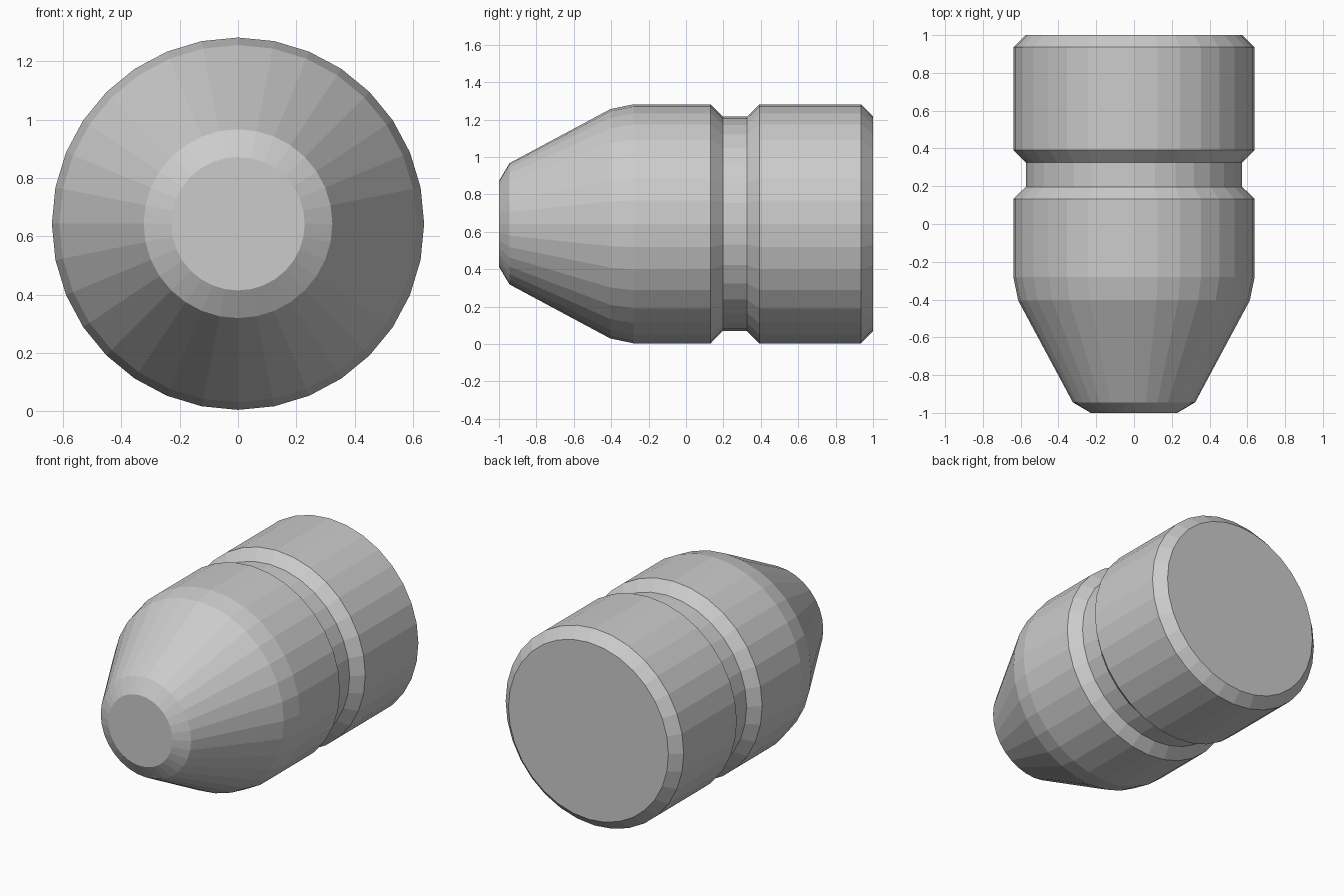
import bpy, bmesh
from math import sin, cos, tau

if "Cube" in bpy.data.objects:
    bpy.data.objects.remove(bpy.data.objects["Cube"])

SIDES = 32
CENTRE_Z = 0.643

# (y, radius) profile: blunt nose, taper, body, groove, rear chamfer
PROFILE = [(-1.0, 0.229), (-0.944, 0.324), (-0.405, 0.613), (-0.28, 0.639),
           (0.132, 0.639), (0.197, 0.573), (0.326, 0.573), (0.392, 0.639),
           (0.936, 0.639), (1.0, 0.574)]


def lathe_y(name, profile):
    """Closed flat-faced solid of revolution around the y axis."""
    bm = bmesh.new()
    rings = [[bm.verts.new((r * sin(tau * i / SIDES), y, r * cos(tau * i / SIDES)))
              for i in range(SIDES)] for y, r in profile]
    for a, b in zip(rings, rings[1:]):
        for i in range(SIDES):
            j = (i + 1) % SIDES
            bm.faces.new((a[i], a[j], b[j], b[i]))
    # Flat end caps
    bm.faces.new(rings[0])
    bm.faces.new(rings[-1])
    bmesh.ops.recalc_face_normals(bm, faces=bm.faces)
    mesh = bpy.data.meshes.new(name)
    bm.to_mesh(mesh)
    bm.free()
    obj = bpy.data.objects.new(name, mesh)
    bpy.context.collection.objects.link(obj)
    return obj


# Grooved body with tapered nose
body = lathe_y("grooved_body", PROFILE)
body.location.z = CENTRE_Z
